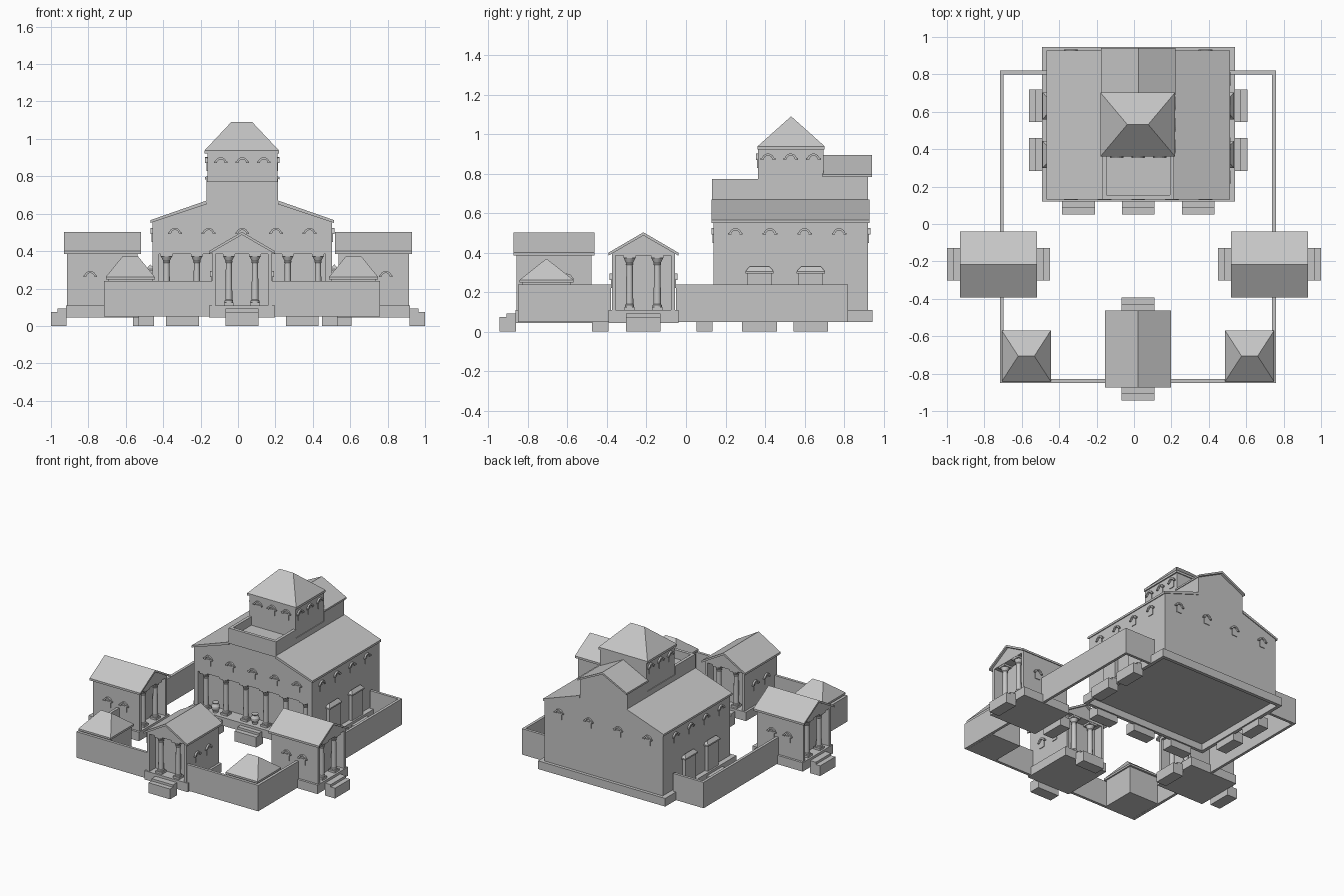
import bpy, bmesh, math
from mathutils import Matrix

cube = bpy.data.objects.get("Cube")
if cube:
    bpy.data.objects.remove(cube)

stone = bpy.data.materials.new("grey_stone")
GREY = (0.56, 0.56, 0.56, 1)
stone.diffuse_color = GREY
stone.use_nodes = True
stone.node_tree.nodes["Principled BSDF"].inputs["Base Color"].default_value = GREY

MID = 0.021           # axis of the gatehouse and yard walls
FLOOR, HEAD = 0.11, 0.385   # porch floor and porch lintel heights
I = Matrix()


def place(x, y, z=0, turn=0):
    return Matrix.Translation((x, y, z)) @ Matrix.Rotation(math.radians(turn), 4, 'Z')


def finish(name, bm, m=I):
    bmesh.ops.transform(bm, matrix=m, verts=bm.verts)
    bmesh.ops.recalc_face_normals(bm, faces=bm.faces)
    mesh = bpy.data.meshes.new(name)
    bm.to_mesh(mesh)
    bm.free()
    mesh.materials.append(stone)
    ob = bpy.data.objects.new(name, mesh)
    bpy.context.collection.objects.link(ob)
    return ob


def add_box(bm, x0, x1, y0, y1, z0, z1):
    m = Matrix.Translation(((x0 + x1) / 2, (y0 + y1) / 2, (z0 + z1) / 2))
    m = m @ Matrix.Diagonal((x1 - x0, y1 - y0, z1 - z0, 1))
    bmesh.ops.create_cube(bm, size=1, matrix=m)


def box(name, *dims, m=I):
    bm = bmesh.new()
    add_box(bm, *dims)
    return finish(name, bm, m)


def prism(name, profile, y0, y1, m=I):
    """Extrude an (x, z) outline along y."""
    bm = bmesh.new()
    face = bm.faces.new([bm.verts.new((x, y0, z)) for x, z in profile])
    new = bmesh.ops.extrude_face_region(bm, geom=[face])["geom"]
    moved = [v for v in new if isinstance(v, bmesh.types.BMVert)]
    bmesh.ops.translate(bm, vec=(0, y1 - y0, 0), verts=moved)
    return finish(name, bm, m)


def hip(name, cx, cy, hx, hy, ridge, z0, z1, z2, m=I):
    """Hipped roof with an eave band and a ridge along x."""
    bm = bmesh.new()
    for z in (z0, z1):
        for sx in (-hx, hx):
            for sy in (-hy, hy):
                bm.verts.new((cx + sx, cy + sy, z))
    for sx in (-ridge, ridge):
        bm.verts.new((cx + sx, cy, z2))
    bmesh.ops.convex_hull(bm, input=bm.verts)
    bmesh.ops.dissolve_limit(bm, angle_limit=0.01, verts=bm.verts, edges=bm.edges)
    return finish(name, bm, m)


rounded = []


def lathe(name, rings, x, y, m=I, plates=()):
    """Stack of round sections (radius, z), plus square plates (half, z0, z1)."""
    bm = bmesh.new()
    for (r0, z0), (r1, z1) in zip(rings, rings[1:]):
        bmesh.ops.create_cone(bm, cap_ends=True, segments=12, radius1=r0, radius2=r1,
                              depth=z1 - z0, matrix=Matrix.Translation((x, y, (z0 + z1) / 2)))
    for h, z0, z1 in plates:
        add_box(bm, x - h, x + h, y - h, y + h, z0, z1)
    rounded.append(finish(name, bm, m))


def column(x, y, m=I):
    lathe("column", [(0.023, 0.125), (0.023, 0.135), (0.019, 0.14), (0.016, 0.335),
                     (0.02, 0.342), (0.018, 0.348), (0.031, 0.375)], x, y, m,
          [(0.026, FLOOR, 0.125), (0.032, 0.372, HEAD + 0.004)])


# Arched window: half ring with ears over a narrow pane, facing local -y
def window(m):
    outer, inner, ear = 0.032, 0.021, 0.037
    arc = [math.pi * i / 8 for i in range(9)]
    pts = [(ear, 0), (ear, 0.008), (outer - 0.001, 0.008)]
    pts += [(outer * math.cos(a), outer * math.sin(a)) for a in arc[1:-1]]
    pts += [(-outer + 0.001, 0.008), (-ear, 0.008), (-ear, 0)]
    pts += [(inner * math.cos(a), inner * math.sin(a)) for a in reversed(arc)]
    prism("window_hood", pts, -0.012, 0.004, m)
    box("window_pane", -inner, inner, -0.005, 0.002, -0.042, 0.004, m=m)


# Two treads rising towards local +y, the back edge at local y = 0
def steps(m):
    w = 0.0875
    bm = bmesh.new()
    add_box(bm, -w, w, -0.07, 0.012, 0, 0.075)
    add_box(bm, -w, w, -0.035, 0.012, 0.075, 0.092)
    finish("steps", bm, m)


# Small gabled building with a columned porch at each end, ridge along local y
def temple(name, m):
    w, l, wall, end = 0.1765, 0.2055, 0.16, 0.189
    box(name + "_base", -w, w, -0.195, 0.195, 0.045, FLOOR, m=m)
    box(name + "_room", -wall, wall, -end + 0.07, end - 0.07, FLOOR, HEAD, m=m)
    prism(name + "_gable", [(-wall, HEAD), (wall, HEAD), (wall, 0.398), (0, 0.488), (-wall, 0.398)],
          -end, end, m)
    prism(name + "_roof", [(-w, 0.385), (0, 0.487), (w, 0.385), (w, 0.4), (0, 0.503), (-w, 0.4)],
          -l, l, m)
    for s in (-1, 1):
        for t in (-1, 1):
            x, y = s * (wall - 0.01), t * (end - 0.035)
            box(name + "_pier", x - 0.01, x + 0.01, y - 0.035, y + 0.035, FLOOR, HEAD, m=m)
            column(s * 0.07, t * 0.155, m)
            window(m @ place(s * wall, t * 0.065, 0.262, 90 * s))
    for turn in (0, 180):
        steps(m @ Matrix.Rotation(math.radians(turn), 4, 'Z') @ place(0, -0.205))


temple("gatehouse", place(MID, -0.668))
for side, label in ((-1, "right_pavilion"), (1, "left_pavilion")):
    temple(label, place(side * 0.725, -0.2155, 0, 90))

# Yard walls and hipped corner huts
for s in (-1, 1):
    xo, t = MID + s * 0.738, s * 0.02
    xs = sorted((xo, xo - t))
    box("side_wall_rear", *xs, -0.05, 0.82, 0.05, 0.24)
    box("side_wall_front", *xs, -0.85, -0.38, 0.05, 0.24)
    box("front_wall", *sorted((xo, MID + s * 0.157)), -0.85, -0.83, 0.05, 0.24)
    box("rear_wall", *sorted((xo, MID + s * 0.49)), 0.80, 0.82, 0.05, 0.24)
    hx = MID + s * 0.597
    box("corner_hut", hx - 0.12, hx + 0.12, -0.83, -0.585, 0.05, 0.25)
    hip("corner_hut_roof", hx, -0.706, 0.131, 0.136, 0.043, 0.248, 0.262, 0.37)

# Hall: floor on a hollow plinth, rooms, porch and the raised nave
hall = place(0.023, 0)
W, N, FRONT, BACK, TOWER = 0.48, 0.192, 0.14, 0.922, 0.365
PX, PY0, PY1, PT = 0.516, 0.12, 0.945, 0.025
box("hall_floor", -PX, PX, PY0, PY1, 0.1, FLOOR, m=hall)
box("plinth_front", -PX, PX, PY0, PY0 + PT, 0.05, 0.1, m=hall)
box("plinth_back", -PX, PX, PY1 - PT, PY1, 0.05, 0.1, m=hall)
box("hall_rooms", -W, W, FRONT + 0.09, BACK, FLOOR, HEAD, m=hall)
prism("hall_upper", [(-W, HEAD), (W, HEAD), (W, 0.555), (N, 0.655), (N, 0.71),
                     (-N, 0.71), (-N, 0.655), (-W, 0.555)], FRONT, BACK, hall)
prism("nave_rear", [(-N, 0.7), (N, 0.7), (N, 0.785), (0, 0.88), (-N, 0.785)], 0.69, BACK, hall)
prism("nave_roof", [(-0.2, 0.782), (0, 0.88), (0.2, 0.782), (0.2, 0.795), (0, 0.895), (-0.2, 0.795)],
      0.69, 0.94, hall)
box("terrace_front_parapet", -N, N, 0.132, 0.155, 0.66, 0.773, m=hall)
for s in (-1, 1):
    box("plinth_side", *sorted((s * PX, s * (PX - PT))), PY0 + PT, PY1 - PT, 0.05, 0.1, m=hall)
    prism("aisle_roof", [(s * 0.49, 0.551), (s * 0.49, 0.566), (s * N, 0.67), (s * N, 0.65)],
          0.13, 0.928, hall)
    box("terrace_side_parapet", *sorted((s * N, s * (N - 0.022))), 0.135, TOWER, 0.7, 0.773, m=hall)
    box("hall_pier", *sorted((s * W, s * (W - 0.035))), FRONT, FRONT + 0.09, FLOOR, HEAD, m=hall)
for i in range(6):
    column(-0.405 + i * 0.162, 0.175, hall)
for x in (-0.32, 0, 0.32):
    steps(hall @ place(x, 0.122))
    lathe("pot", [(0.018, FLOOR), (0.018, 0.118), (0.03, 0.14), (0.03, 0.155),
                  (0.019, 0.175), (0.024, 0.183)], x, 0.165, hall)

# Side doors with hipped canopies
for s in (-1, 1):
    for y in (0.372, 0.632):
        steps(hall @ place(s * 0.514, y, 0, 90 * s))
        door = hall @ place(s * W, y, 0, 90 * s)
        box("side_door", -0.062, 0.062, -0.024, 0.005, FLOOR, 0.30, m=door)
        hip("door_canopy", 0, -0.012, 0.072, 0.02, 0.05, 0.295, 0.305, 0.33, door)

# Tower over the nave
TW = 0.187
box("tower", -TW, TW, TOWER, 0.695, 0.66, 0.93, m=hall)
hip("tower_roof", -0.003, 0.532, 0.199, 0.17, 0.056, 0.922, 0.938, 1.09, hall)
for d in (-0.115, 0, 0.115):
    window(hall @ place(d, TOWER, 0.87))
    for s in (-1, 1):
        window(hall @ place(s * TW, 0.53 + d, 0.87, 90 * s))

# Hall windows
for i in range(5):
    window(hall @ place(-0.36 + i * 0.18, FRONT, 0.492))
for i in range(4):
    window(hall @ place(-0.36 + i * 0.24, BACK, 0.492, 180))
    for s in (-1, 1):
        window(hall @ place(s * W, 0.25 + i * 0.175, 0.492, 90 * s))

# Smooth the round parts
bpy.ops.object.select_all(action='DESELECT')
for ob in rounded:
    ob.select_set(True)
bpy.context.view_layer.objects.active = rounded[0]
bpy.ops.object.shade_smooth_by_angle(angle=math.radians(35))
